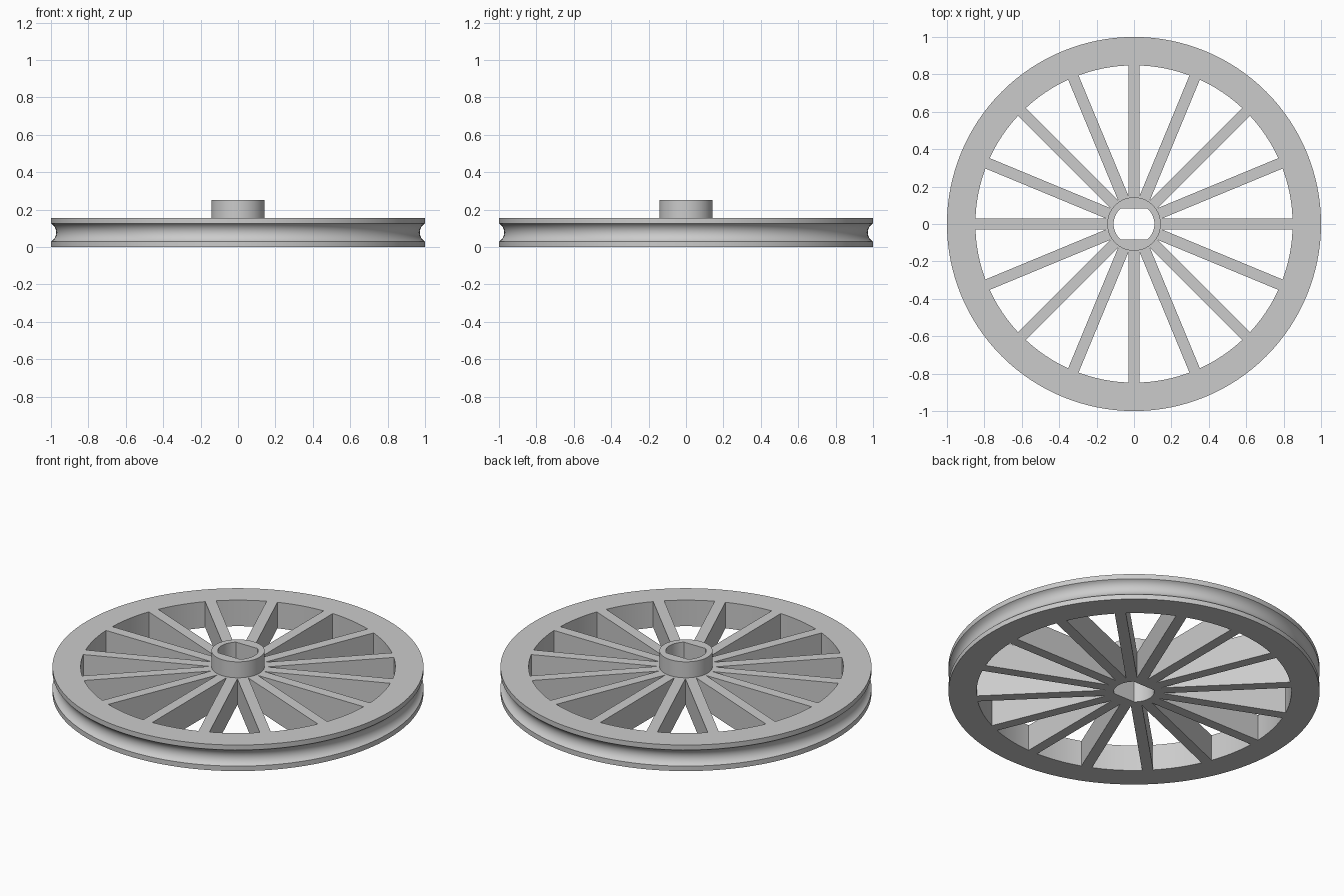
import bpy, bmesh, math
from math import pi, sin, cos, asin, sqrt

cube = bpy.data.objects.get("Cube")
if cube:
    bpy.data.objects.remove(cube)

HEIGHT, HUB_TOP = 0.155, 0.25
SPOKES, HALF_WIDTH = 16, 0.03
RIM_INNER, HUB_R = 0.848, 0.143
BORE_R, BORE_FLAT = 0.109, 0.083

grey = bpy.data.materials.new("light_grey")
grey.use_nodes = True
colour = (0.6, 0.6, 0.6, 1)
grey.diffuse_color = colour
grey.node_tree.nodes["Principled BSDF"].inputs["Base Color"].default_value = colour


def finish(name, bm):
    bmesh.ops.recalc_face_normals(bm, faces=bm.faces)
    mesh = bpy.data.meshes.new(name)
    bm.to_mesh(mesh)
    bm.free()
    mesh.materials.append(grey)
    mesh.shade_smooth()
    mesh.set_sharp_from_angle(angle=math.radians(20))
    obj = bpy.data.objects.new(name, mesh)
    bpy.context.collection.objects.link(obj)
    return obj


def loft(name, rings, angles):
    """Closed loop of rings; each ring is (radius as a function of angle, z)."""
    bm = bmesh.new()
    loops = [[bm.verts.new((r(a) * cos(a), r(a) * sin(a), z)) for a in angles]
             for r, z in rings]
    n = len(angles)
    for i, low in enumerate(loops):
        high = loops[(i + 1) % len(loops)]
        for j in range(n):
            k = (j + 1) % n
            bm.faces.new((low[j], low[k], high[k], high[j]))
    return finish(name, bm)


def circle(radius):
    return lambda a: radius


def bore(a):
    return min(BORE_R, BORE_FLAT / max(abs(sin(a)), 0.001))


# Polygon whose sides are the inner ends of the spokes
STEP = 2 * pi / SPOKES
ROOT = HALF_WIDTH / math.tan(STEP / 2)


def spoke_root(a):
    return ROOT / cos((a + STEP / 2) % STEP - STEP / 2)


# Rim with a rounded groove round its edge
half, depth, mid = 0.048, 0.028, HEIGHT / 2
arc_r = (half ** 2 + depth ** 2) / (2 * depth)
sweep = asin(half / arc_r)
profile = [(RIM_INNER, 0), (1, 0)]
for i in range(13):
    t = sweep * (i / 6 - 1)
    profile.append((1 - depth + arc_r * (1 - cos(t)), mid + arc_r * sin(t)))
profile += [(1, HEIGHT), (RIM_INNER, HEIGHT)]
even = [2 * pi * i / 128 for i in range(128)]
loft("grooved_rim", [(circle(r), z) for r, z in profile], even)

# Hub with a raised collar and a bore with two flats
corner = asin(BORE_FLAT / BORE_R)
hub_angles = sorted([2 * pi * i / 96 for i in range(96)]
                    + [corner, pi - corner, pi + corner, 2 * pi - corner])
loft("hub", [(bore, 0), (spoke_root, 0), (spoke_root, HEIGHT),
             (circle(HUB_R), HEIGHT), (circle(HUB_R), HUB_TOP),
             (bore, HUB_TOP)], hub_angles)

# Straight spokes between hub and rim
tip = sqrt(RIM_INNER ** 2 - HALF_WIDTH ** 2) + 0.001
for i in range(SPOKES):
    bm = bmesh.new()
    bmesh.ops.create_cube(bm, size=1)
    for v in bm.verts:
        v.co.x = tip if v.co.x > 0 else ROOT
        v.co.y *= 2 * HALF_WIDTH
        v.co.z = HEIGHT if v.co.z > 0 else 0
    spoke = finish(f"spoke_{i + 1}", bm)
    spoke.rotation_euler.z = i * STEP
